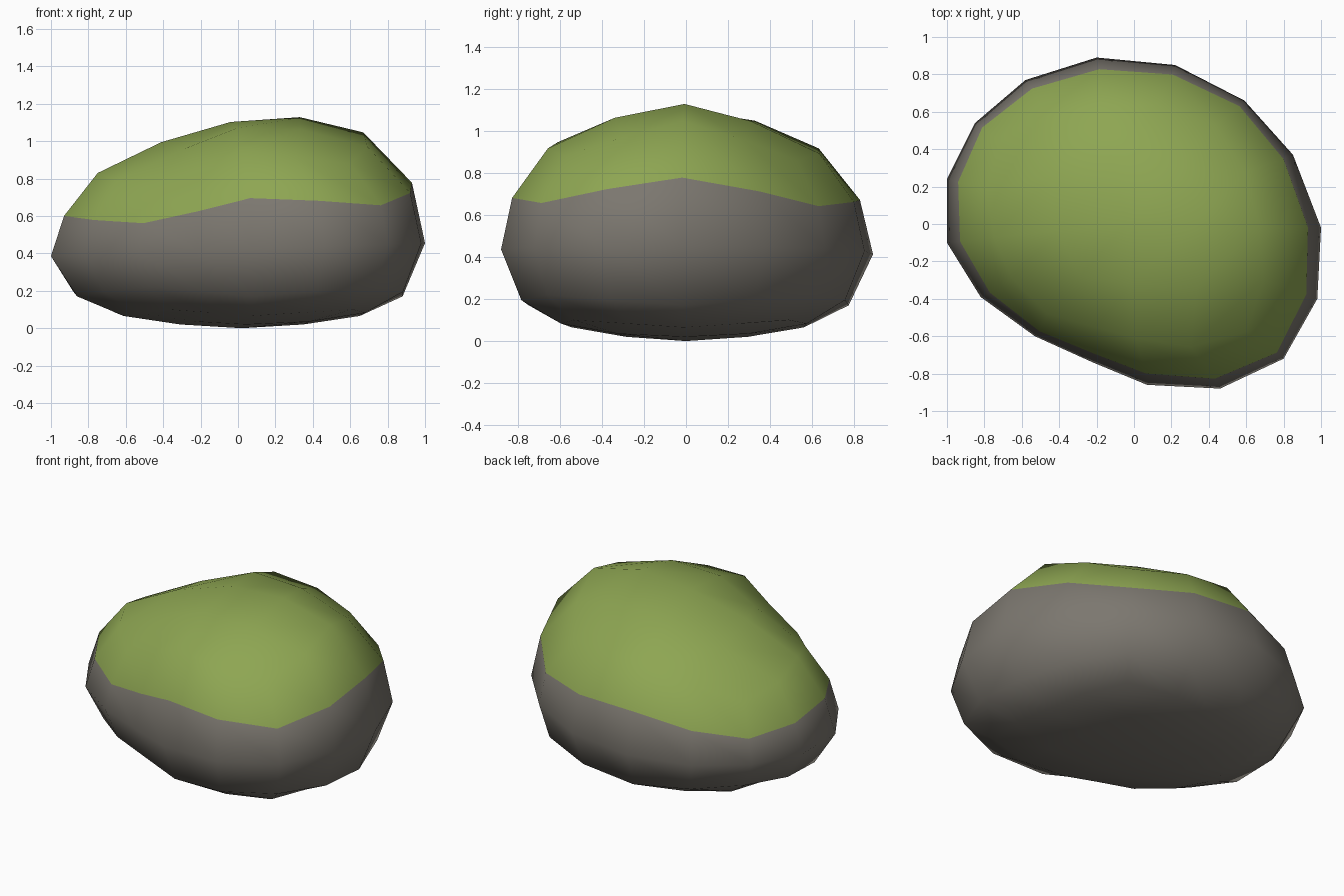
import bpy, bmesh

if "Cube" in bpy.data.objects:
    bpy.data.objects.remove(bpy.data.objects["Cube"])

# Widest outline of the boulder, counter-clockwise from the back right corner
OUTLINE = [(.59, .66), (.22, .85), (-.20, .89), (-.58, .77),
           (-.85, .54), (-1.0, .24), (-1.0, -.10), (-.82, -.39),
           (-.53, -.60), (-.22, -.74), (.07, -.86), (.46, -.88),
           (.80, -.72), (.98, -.40), (1.0, -.02), (.85, .37)]

# (height, ring) -> (radius at side middle, at corner, height at middle, at corner, x shift)
LEVELS = {
    (1, 0): (0, 0, 1, 1, -.04),
    (1, .5): (.37, .47, .94, .85, -.04),
    (1, 1): (.71, .80, .76, .56, -.04),
    (.5, 1): (.93, .955, .39, .26, 0),
    (0, 1): (1, 1, 0, 0, 0),
    (-.5, 1): (.87, .92, .17, .22, .01),
    (-1, 1): (.63, .74, .065, .10, .02),
    (-1, .5): (.33, .45, .02, .035, .02),
    (-1, 0): (0, 0, 0, 0, .02),
}


def perimeter(u, v, r):
    """Position 0..16 around a square ring."""
    if r == 0:
        return 0
    if v == r:
        t = 2 * (r - u) / r
    elif u == -r:
        t = 4 + 2 * (r - v) / r
    elif v == -r:
        t = 8 + 2 * (u + r) / r
    else:
        t = 12 + 2 * (v + r) / r
    return round(t) % 16


def shape(co):
    """Move a point of the subdivided cube onto the boulder."""
    u, v, w = (round(c * 2) / 2 for c in co)
    r = max(abs(u), abs(v))
    t = perimeter(u, v, r)
    corner = abs(t % 4 - 2) / 2
    r0, r1, h0, h1, shift = LEVELS[(w, r)]
    radius = r0 + (r1 - r0) * corner ** 1.3
    h = h0 + (h1 - h0) * corner
    x = OUTLINE[t][0] * radius + shift
    y = OUTLINE[t][1] * radius
    z = h if w < 0 else .42 + .035 * x + h * (.69 + .155 * x)
    return x, y, z


def material(name, color):
    m = bpy.data.materials.new(name)
    m.diffuse_color = (*color, 1)
    m.use_nodes = True
    m.node_tree.nodes["Principled BSDF"].inputs["Base Color"].default_value = m.diffuse_color
    return m


# Boulder: gridded cube pushed into a rounded stone
bm = bmesh.new()
bmesh.ops.create_cube(bm, size=2)
bmesh.ops.subdivide_edges(bm, edges=bm.edges[:], cuts=3, use_grid_fill=True)
for f in bm.faces:
    # Moss covers everything above the first row over the widest ring
    f.material_index = int(f.calc_center_median().z > .5)
    f.smooth = True
for vert in bm.verts:
    vert.co = shape(vert.co)
bmesh.ops.recalc_face_normals(bm, faces=bm.faces[:])

mesh = bpy.data.meshes.new("mossy_boulder")
bm.to_mesh(mesh)
bm.free()
mesh.materials.append(material("stone", (.20, .185, .16)))
mesh.materials.append(material("moss", (.27, .38, .085)))
boulder = bpy.data.objects.new("mossy_boulder", mesh)
bpy.context.collection.objects.link(boulder)
